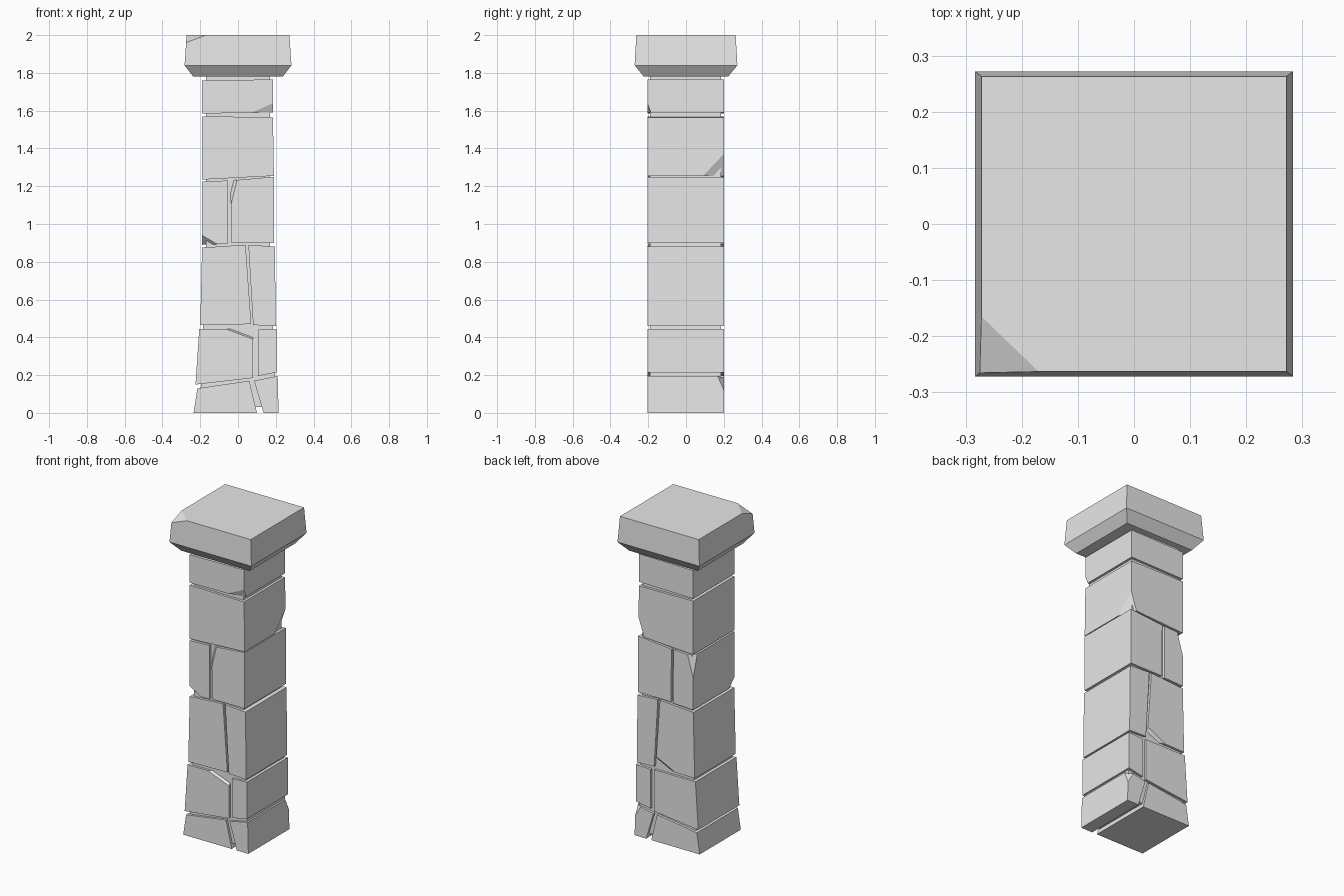
import bpy
import bmesh
from mathutils import Vector

cube = bpy.data.objects.get("Cube")
if cube:
    bpy.data.objects.remove(cube, do_unlink=True)

stone = bpy.data.materials.new("grey stone")
stone.use_nodes = True
stone.diffuse_color = (0.8, 0.8, 0.8, 1)
stone.node_tree.nodes["Principled BSDF"].inputs["Base Color"].default_value = (0.8, 0.8, 0.8, 1)

FRONT, BACK = -0.205, 0.2


def chip(bm, points):
    """Slice a corner off along the plane through three points."""
    a, b, c = (Vector(p) for p in points)
    normal = (b - a).cross(c - a).normalized()
    if normal.dot(a - sum((v.co for v in bm.verts), Vector()) / len(bm.verts)) < 0:
        normal = -normal
    cut = bmesh.ops.bisect_plane(bm, geom=bm.verts[:] + bm.edges[:] + bm.faces[:],
                                 plane_co=a, plane_no=normal, clear_outer=True)
    edges = [e for e in cut["geom_cut"] if isinstance(e, bmesh.types.BMEdge)]
    bmesh.ops.contextual_create(bm, geom=edges)


def finish(name, bm, chips=()):
    for points in chips:
        chip(bm, points)
    bmesh.ops.recalc_face_normals(bm, faces=bm.faces[:])
    mesh = bpy.data.meshes.new(name)
    bm.to_mesh(mesh)
    bm.free()
    mesh.materials.append(stone)
    bpy.context.collection.objects.link(bpy.data.objects.new(name, mesh))


def loft(name, rings, chips=()):
    """Join matching rings of points and close both ends."""
    bm = bmesh.new()
    loops = [[bm.verts.new(p) for p in ring] for ring in rings]
    n = len(loops[0])
    for low, high in zip(loops, loops[1:]):
        for i in range(n):
            j = (i + 1) % n
            bm.faces.new((low[i], low[j], high[j], high[i]))
    bm.faces.new(loops[0])
    bm.faces.new(loops[-1])
    finish(name, bm, chips)


def block(name, outline, chips=(), front=FRONT, back=BACK):
    """Extrude an x-z outline through the depth of the pillar."""
    loft(name, [[(x, y, z) for x, z in outline] for y in (front, back)], chips)


# Bottom course
block("base_stone_left", [(-.235, 0), (.1, 0), (.06, .17), (-.215, .13)])
block("base_stone_right", [(.135, 0), (.215, 0), (.21, .195), (.085, .17)],
      [[(.21, .165, .2), (.213, BACK, .12), (.17, BACK, .19)]])

# Second course
block("second_stone_left", [(-.225, .15), (.08, .185), (.08, .445), (-.205, .445)],
      [[(-.065, FRONT, .445), (.08, FRONT, .39), (.08, FRONT + .05, .42)]])
block("second_stone_right", [(.105, .195), (.205, .215), (.205, .445), (.105, .44)])

# Third course
block("third_stone_left", [(-.2, .465), (.07, .47), (.04, .89), (-.19, .875)],
      [[(.065, BACK, .53), (-.07, BACK, .465), (.07, BACK - .05, .47)]])
block("third_stone_right", [(.08, .465), (.2, .46), (.195, .88), (.055, .89)])

# Fourth course
block("fourth_stone_left", [(-.19, .89), (-.055, .895), (-.055, 1.23), (-.19, 1.225)],
      [[(-.19, FRONT, .94), (-.11, FRONT, .893), (-.19, FRONT + .05, .89)],
       [(-.19, BACK, 1.09), (-.15, BACK, 1.227), (-.19, BACK - .04, 1.225)]])
block("fourth_stone_right", [(-.035, .9), (.19, .9), (.19, 1.25), (-.04, 1.23)],
      [[(-.005, FRONT, 1.233), (-.038, FRONT, 1.1), (-.04, FRONT + .03, 1.23)]])

# Single stones at the top of the shaft
block("fifth_stone", [(-.19, 1.235), (.19, 1.255), (.185, 1.565), (-.19, 1.57)],
      [[(.19, .09, 1.255), (.188, BACK, 1.37), (.15, BACK, 1.253)]])
block("sixth_stone", [(-.19, 1.585), (.185, 1.59), (.185, 1.765), (-.19, 1.76)],
      [[(.185, FRONT, 1.64), (.07, FRONT, 1.588), (.185, FRONT + .02, 1.59)]])

# Recessed mortar core
right_side = [(.2, .03), (.195, .22), (.185, .46), (.17, .9), (.17, 1.8)]
block("mortar_core", right_side + [(-x, z) for x, z in reversed(right_side)],
      front=FRONT + .015, back=BACK - .015)

# Capstone with sloped underside and one broken corner
cap_levels = [(.237, .223, 1.78), (.283, .272, 1.84), (.272, .263, 2)]
loft("capstone",
     [[(sx * x, sy * y, z) for sx, sy in ((-1, -1), (1, -1), (1, 1), (-1, 1))]
      for x, y, z in cap_levels],
     [[(-.17, -.263, 2), (-.272, -.165, 2), (-.275, -.265, 1.96)]])
